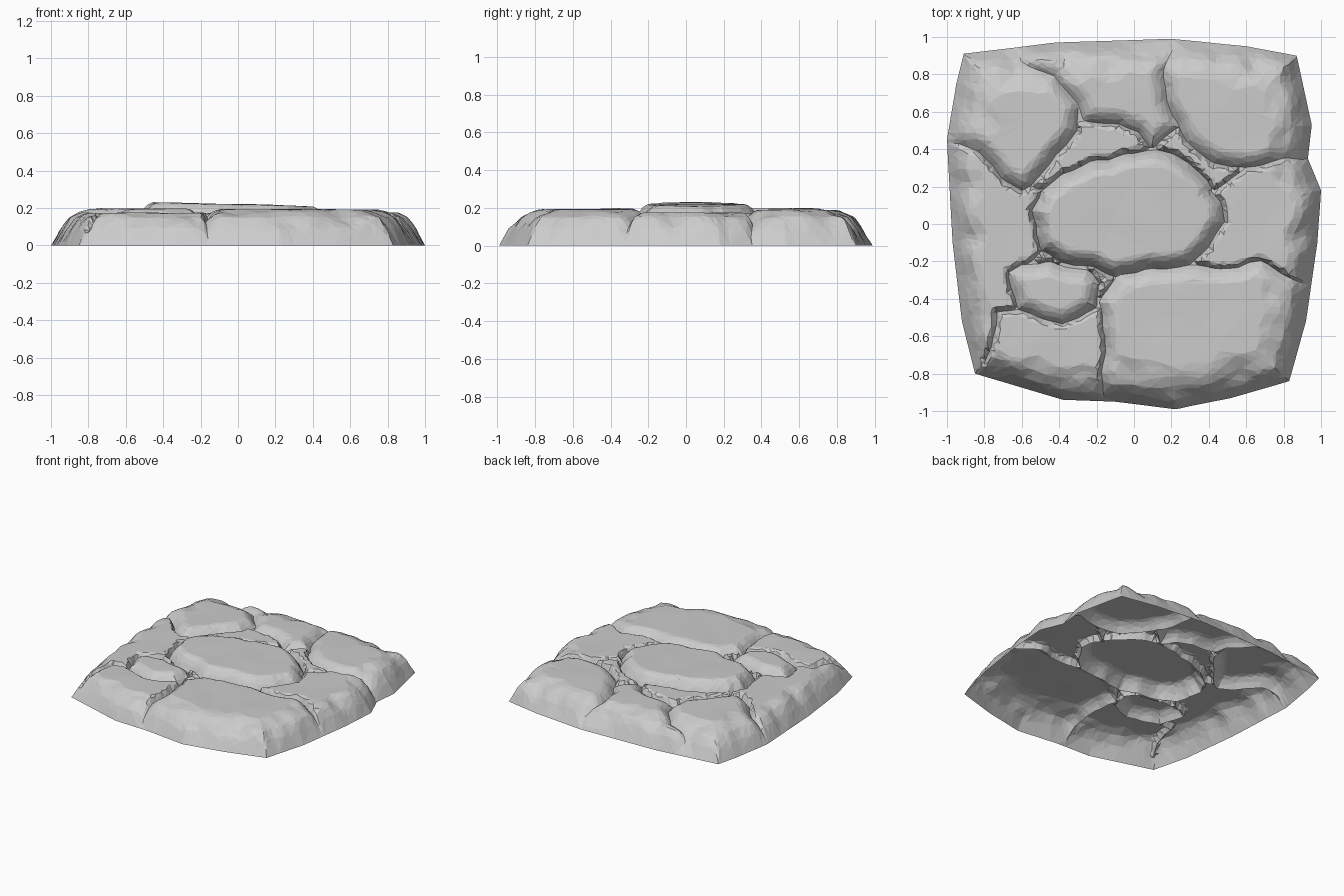
import bpy
import random
from mathutils import Vector, noise, geometry, kdtree

random.seed(4)
cube = bpy.data.objects.get("Cube")
if cube:
    bpy.data.objects.remove(cube, do_unlink=True)

STEP = 0.015


def points(*coords):
    """Pair up hundredths of a unit into 2D points."""
    return [Vector((x / 100, y / 100)) for x, y in zip(coords[::2], coords[1::2])]


def resample(path, closed, rough=0.0):
    """Subdivide a path evenly and give it a rough, natural wander."""
    ends = path[1:] + path[:1] if closed else path[1:]
    result = []
    for a, b in zip(path, ends):
        count = max(1, round((b - a).length / STEP))
        result += [a.lerp(b, i / count) for i in range(count)]
    if not closed:
        result.append(path[-1])
    return [p + noise.noise_vector(p.to_3d() * 9).xy * rough for p in result]


def inside(p, polygon):
    hit = False
    a = polygon[-1]
    for b in polygon:
        if (a.y > p.y) != (b.y > p.y):
            if p.x < a.x + (b.x - a.x) * (p.y - a.y) / (b.y - a.y):
                hit = not hit
        a = b
    return hit


def tree_of(verts):
    tree = kdtree.KDTree(len(verts))
    for i, v in enumerate(verts):
        tree.insert(v.to_3d(), i)
    tree.balance()
    return tree


def profile(d, curve):
    """Piecewise linear height at distance d."""
    for (d0, z0), (d1, z1) in zip(curve, curve[1:]):
        if d < d1:
            return z0 + (z1 - z0) * (d - d0) / (d1 - d0)
    return curve[-1][1]


# Slab footprint
outline = points(-91, 91, -42, 97, 20, 99, 60, 95, 87, 90, 95, 53, 93, 35,
                 100, 18, 98, -10, 92, -52, 83, -84, 52, -93, 22, -99,
                 -10, -95, -38, -94, -85, -80, -92, -52, -97, -10,
                 -100, 45, -95, 75)

# Raised stones, the highest first
centre_stone = points(-50, 18, -54, 8, -53, -5, -48, -15, -38, -20, -22, -23,
                      -10, -28, 5, -24, 30, -22, 40, -13, 48, 0, 46, 13,
                      40, 22, 30, 33, 12, 40, -10, 36, -30, 31, -42, 24)
small_stone = points(-67, -25, -60, -21, -45, -20, -25, -25, -18, -32,
                     -20, -45, -38, -54, -62, -45, -66, -35)
back_left_stone = points(-60, 87, -42, 79, -30, 65, -30, 50, -42, 36, -55, 20,
                         -60, 18, -70, 24, -82, 38, -94, 44, -120, 44,
                         -120, 120, -70, 120)
back_right_stone = points(20, 93, 16, 82, 17, 65, 24, 52, 30, 42, 42, 33,
                          60, 29, 80, 34, 120, 35, 120, 120, 20, 120)
back_middle_stone = points(-30, 65, -26, 55, -8, 53, 3, 48, 10, 40, 24, 52,
                           17, 65, 16, 82, 20, 93, 20, 120, -70, 120,
                           -60, 87, -42, 79)
front_right_stone = points(-17, -120, -17, -85, -16, -60, -18, -42, -10, -28,
                           5, -24, 30, -22, 55, -23, 68, -20, 88, -31,
                           120, -40, 120, -120)
# Cracks between the lower stones
side_cracks = [points(42, 18, 60, 29), points(-62, -45, -73, -47, -76, -65, -80, -75),
               points(-55, 20, -50, 18), points(-48, -15, -58, -21)]

stones = [(resample(path, True, 0.018), top) for path, top in (
    (centre_stone, 0.22), (small_stone, 0.198), (back_left_stone, 0.197),
    (back_right_stone, 0.19), (back_middle_stone, 0.188), (front_right_stone, 0.192))]
LOW_TOP = 0.174
FLOOR = 0.125
EDGE = ((0, 0), (0.05, 0.092), (0.1, 0.15), (0.17, 0.178), (0.26, 0.2), (0.3, 0.24))

rim = resample(outline, True)
cracks = [p for path, top in stones for p in path]
for path in side_cracks:
    cracks += resample(path, False, 0.018)
cracks = [p for p in cracks if inside(p, outline)]
rim_tree, crack_tree = tree_of(rim), tree_of(cracks)


def height(p):
    flat = p.to_3d()
    rim_distance = rim_tree.find(flat)[2]
    crack_distance = crack_tree.find(flat)[2]
    # stone top, with a wide rounded shoulder on raised stones
    top, shoulder = LOW_TOP, 0.03
    for i, (path, level) in enumerate(stones):
        if inside(p, path):
            top, shoulder = level, 0.09
            if i == 0:
                top -= 0.022 * p.x
            break
    # chipped outer slope
    chips = 1 + 0.4 * noise.noise(flat * 7)
    slope = profile(rim_distance * chips, EDGE)
    z = min(top, slope) + 0.004 * noise.noise(flat * 4) * min(1, rim_distance * 9)
    # crack cut
    floor = min(FLOOR + 0.015 * noise.noise(flat * 5), slope * 0.75)
    fall = max(0, 1 - crack_distance / shoulder) ** 2
    return max(0, z - max(0, z - floor) * fall)


# Scatter points over the footprint, joining the rim and crack lines
verts = list(rim)
loop = list(range(len(rim)))
verts += [p for p in cracks if rim_tree.find(p.to_3d())[2] > STEP]
SPACING = 0.02
cells = round(2 / SPACING)
for row in range(cells + 1):
    for col in range(cells + 1):
        jitter = Vector((random.uniform(-1, 1), random.uniform(-1, 1))) * SPACING * 0.3
        p = Vector((col * SPACING - 1, row * SPACING - 1)) + jitter
        near = min(rim_tree.find(p.to_3d())[2], crack_tree.find(p.to_3d())[2])
        if near > SPACING * 0.55 and inside(p, outline):
            verts.append(p)
flat_verts, edges, faces = geometry.delaunay_2d_cdt(verts, [], [loop], 1, 0.0001)[:3]

# Open-bottomed stone shell
mesh = bpy.data.meshes.new("stone_paving")
shell = []
for v in flat_verts:
    on_rim = rim_tree.find(v.to_3d())[2] < 0.001
    shell.append((v.x, v.y, 0 if on_rim else height(v)))
mesh.from_pydata(shell, [], faces)
mesh.update()
paving = bpy.data.objects.new("stone_paving", mesh)
bpy.context.collection.objects.link(paving)

# Chiselled facets
facets = paving.modifiers.new("facets", "DECIMATE")
facets.ratio = 0.2

# Stone colour
grey = (0.6, 0.6, 0.6, 1)
stone = bpy.data.materials.new("grey_stone")
stone.use_nodes = True
stone.diffuse_color = grey
shader = next(n for n in stone.node_tree.nodes if n.type == "BSDF_PRINCIPLED")
shader.inputs["Base Color"].default_value = grey
mesh.materials.append(stone)
